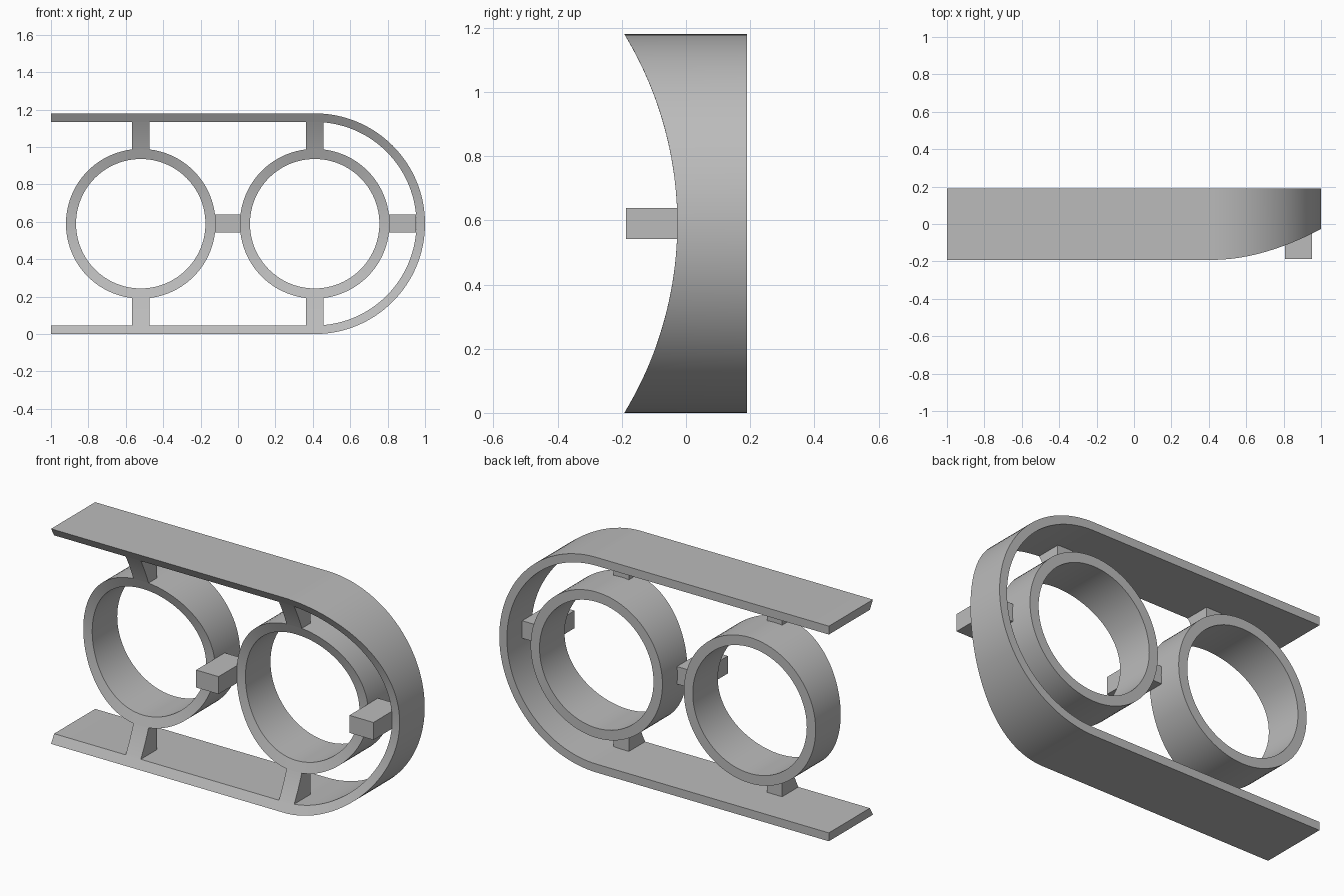
import bpy, bmesh
from math import sin, cos, pi, sqrt, radians

if "Cube" in bpy.data.objects:
    bpy.data.objects.remove(bpy.data.objects["Cube"])

MID, BACK = 0.59, 0.19            # centre height, back plane
CUT_R = 1.137                     # radius of the hollowed front
RING_X = {"right": -0.52, "left": 0.41}
RING_OUT, RING_IN = 0.4, 0.346
FRAME_OUT, FRAME_IN = 0.59, 0.544

grey = bpy.data.materials.new("plain grey")
grey.use_nodes = True
grey.diffuse_color = (0.5, 0.5, 0.5, 1)
grey.node_tree.nodes["Principled BSDF"].inputs["Base Color"].default_value = (0.5, 0.5, 0.5, 1)


def hollow(z):
    """Depth of the concave front at height z."""
    return -0.027 - CUT_R + sqrt(CUT_R ** 2 - (z - MID) ** 2)


def ribbon(name, pairs, closed=False, back=BACK, front=hollow):
    """Solid strip between two (x, z) edges, from the front surface to the back."""
    bm = bmesh.new()
    rows = []
    for (ax, az), (bx, bz) in pairs:
        rows.append([bm.verts.new(p) for p in (
            (ax, front(az), az), (ax, back, az), (bx, back, bz), (bx, front(bz), bz))])
    count = len(rows)
    for i in range(count if closed else count - 1):
        a, b = rows[i], rows[(i + 1) % count]
        for k in range(4):
            n = (k + 1) % 4
            bm.faces.new((a[k], a[n], b[n], b[k]))
    if not closed:
        bm.faces.new(rows[0])
        bm.faces.new(rows[-1])
    bmesh.ops.recalc_face_normals(bm, faces=bm.faces)
    mesh = bpy.data.meshes.new(name)
    bm.to_mesh(mesh)
    bm.free()
    mesh.materials.append(grey)
    obj = bpy.data.objects.new(name, mesh)
    bpy.context.collection.objects.link(obj)
    bpy.ops.object.select_all(action="DESELECT")
    obj.select_set(True)
    bpy.context.view_layer.objects.active = obj
    bpy.ops.object.shade_smooth_by_angle(angle=radians(30))
    return obj


def polar(cx, r, a):
    return (cx + r * cos(a), MID + r * sin(a))


# Outer frame: two straight plates joined by a half-round end
cx = RING_X["left"]
arc = [-pi / 2 + pi * i / 64 for i in range(65)]
frame = [(polar(cx, FRAME_OUT, a), polar(cx, FRAME_IN, a)) for a in arc]
ends = [((-1, MID + s * FRAME_OUT), (-1, MID + s * FRAME_IN)) for s in (-1, 1)]
ribbon("outer_frame", [ends[0]] + frame + [ends[1]])

# Rings with their upper and lower struts
for side, x in RING_X.items():
    turn = [2 * pi * i / 96 for i in range(96)]
    ribbon(side + "_ring", [(polar(x, RING_OUT, a), polar(x, RING_IN, a)) for a in turn], closed=True)
    for label, s in (("lower", -1), ("upper", 1)):
        heights = [MID + s * (0.393 + 0.155 * i / 8) for i in range(9)]
        ribbon(f"{side}_{label}_strut", [((x - 0.046, z), (x + 0.046, z)) for z in heights], back=-0.025)

# Square bars between the rings and at the rounded end
for name, x0, x1 in (("middle_bar", -0.123, 0.013), ("end_bar", 0.807, 0.953)):
    ribbon(name, [((x0, z), (x1, z)) for z in (0.542, 0.638)], back=0.06, front=lambda z: -0.187)
